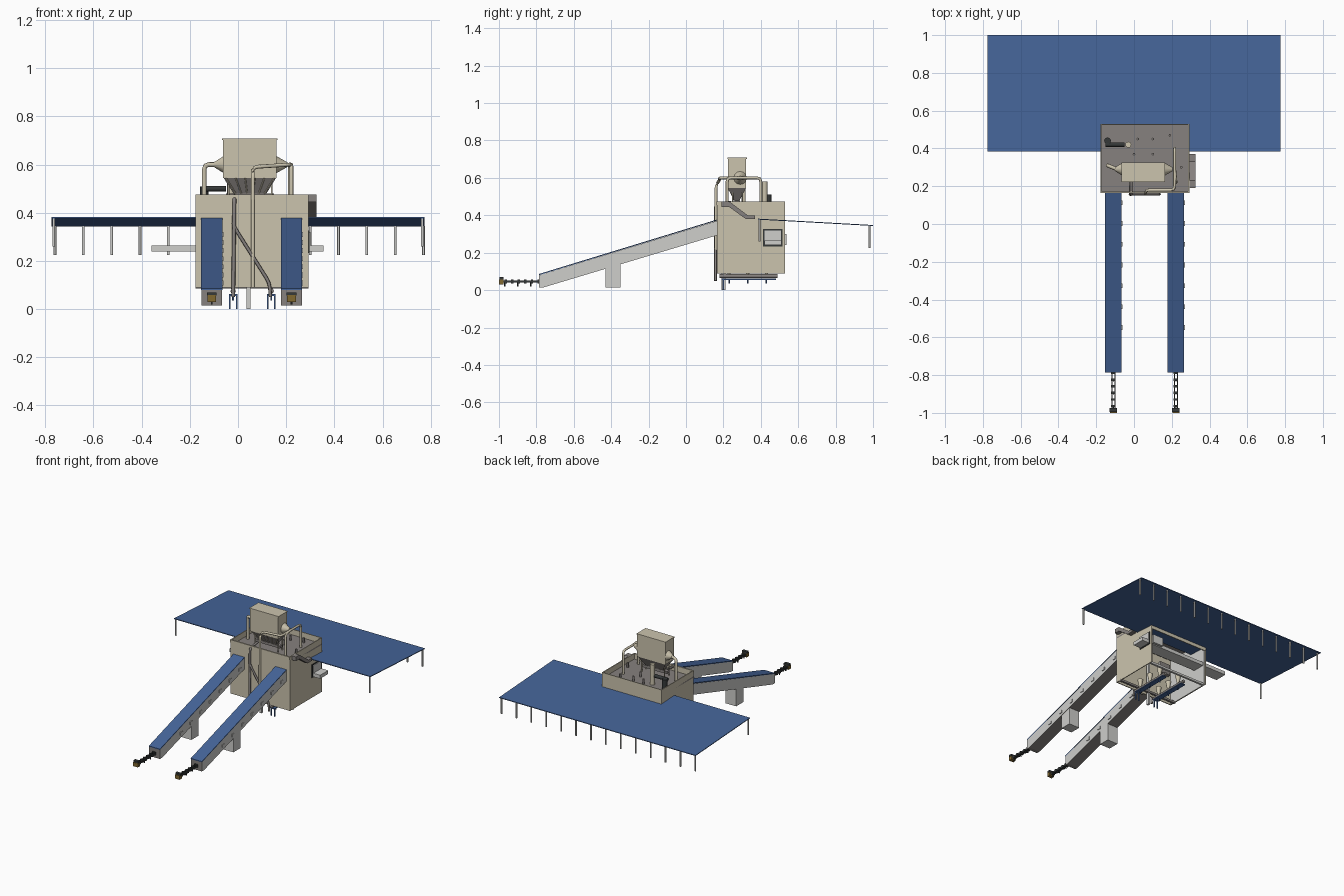
import bpy, bmesh
from mathutils import Vector

cube = bpy.data.objects.get("Cube")
if cube:
    bpy.data.objects.remove(cube, do_unlink=True)


def material(name, rgb):
    m = bpy.data.materials.new(name)
    m.use_nodes = True
    m.diffuse_color = (*rgb, 1)
    m.node_tree.nodes["Principled BSDF"].inputs["Base Color"].default_value = (*rgb, 1)
    return m


BEIGE = material("beige paint", (0.60, 0.55, 0.42))
BLUE = material("blue sheet", (0.06, 0.13, 0.32))
LIGHT = material("light grey steel", (0.62, 0.62, 0.60))
BROWN = material("warm grey steel", (0.24, 0.22, 0.21))
DARK = material("dark metal", (0.035, 0.04, 0.04))
GOLD = material("dull gold", (0.22, 0.14, 0.03))


def finish(name, bm, *mats):
    bmesh.ops.recalc_face_normals(bm, faces=bm.faces)
    me = bpy.data.meshes.new(name)
    bm.to_mesh(me)
    bm.free()
    ob = bpy.data.objects.new(name, me)
    bpy.context.collection.objects.link(ob)
    for m in mats:
        me.materials.append(m)
    return ob


def box(name, x, y, z, mat):
    """Box from (min, max) pairs."""
    bm = bmesh.new()
    bmesh.ops.create_cube(bm, size=1)
    for v in bm.verts:
        v.co = [(a + b) / 2 + c * (b - a) for (a, b), c in zip((x, y, z), v.co)]
    return finish(name, bm, mat)


def prism(name, profile, x0, x1, *mats):
    """Extrude a (y, z) profile along x."""
    bm = bmesh.new()
    face = bm.faces.new([bm.verts.new((x0, y, z)) for y, z in profile])
    res = bmesh.ops.extrude_face_region(bm, geom=[face])
    for v in res["geom"]:
        if isinstance(v, bmesh.types.BMVert):
            v.co.x = x1
    return finish(name, bm, *mats)


def loft(name, low, high, mat):
    """Frustum between two rectangles (x0, x1, y0, y1, z)."""
    bm = bmesh.new()
    rings = []
    for x0, x1, y0, y1, z in (low, high):
        rings.append([bm.verts.new(p) for p in
                      ((x0, y0, z), (x1, y0, z), (x1, y1, z), (x0, y1, z))])
    a, b = rings
    for i in range(4):
        j = (i + 1) % 4
        bm.faces.new((a[i], a[j], b[j], b[i]))
    bm.faces.new(a)
    bm.faces.new(b)
    return finish(name, bm, mat)


def rod(name, p, q, r, mat, r2=None, sides=12):
    """Cylinder or cone between two points."""
    p, q = Vector(p), Vector(q)
    bm = bmesh.new()
    bmesh.ops.create_cone(bm, cap_ends=True, segments=sides, radius1=r,
                          radius2=r if r2 is None else r2, depth=(q - p).length)
    rot = (q - p).to_track_quat("Z", "Y").to_matrix().to_4x4()
    bmesh.ops.transform(bm, matrix=rot, verts=bm.verts)
    bmesh.ops.translate(bm, vec=(p + q) / 2, verts=bm.verts)
    for f in bm.faces:
        f.smooth = len(f.verts) == 4
    ob = finish(name, bm, mat)
    for e in ob.data.edges:
        a, b = (ob.data.vertices[i].co for i in e.vertices)
        e.use_edge_sharp = abs((a - b).normalized().dot((q - p).normalized())) < 0.3
    return ob


def pipe(name, points, r, mat):
    """Pipe with rounded elbows."""
    cu = bpy.data.curves.new(name, "CURVE")
    cu.dimensions = "3D"
    cu.bevel_depth = r
    cu.bevel_resolution = 2
    cu.use_fill_caps = True
    pts = [Vector(p) for p in points]
    path = [pts[0]]
    for a, b, c in zip(pts, pts[1:], pts[2:]):
        s, e = b + (a - b).normalized() * 0.02, b + (c - b).normalized() * 0.02
        path += [s, (s + e + 2 * b) / 4, e]
    path.append(pts[-1])
    sp = cu.splines.new("POLY")
    sp.points.add(len(path) - 1)
    for sv, v in zip(sp.points, path):
        sv.co = (*v, 1)
    cu.materials.append(mat)
    ob = bpy.data.objects.new(name, cu)
    bpy.context.collection.objects.link(ob)


# Housing: open below, back wall only above the canopy, recessed deck
X, Y = (-0.177, 0.293), (0.167, 0.53)
T = 0.006
box("front_wall", X, (Y[0], Y[0] + T), (0.09, 0.475), BEIGE)
box("back_wall", X, (Y[1] - T, Y[1]), (0.345, 0.475), BEIGE)
box("right_wall", (X[0], X[0] + T), Y, (0.09, 0.475), BEIGE)
box("left_wall", (X[1] - T, X[1]), Y, (0.09, 0.475), BEIGE)
box("right_wall_lining", (X[0] + T, X[0] + T + 0.003), (0.175, 0.522), (0.09, 0.42), LIGHT)
box("deck", X, (Y[0] + 0.002, Y[1] - 0.002), (0.425, 0.435), BROWN)
box("front_rim", X, (Y[0] - 0.004, Y[0]), (0.455, 0.475), BEIGE)
prism("side_chute", [(0.19, 0.475), (0.23, 0.475), (0.33, 0.40), (0.37, 0.40),
                     (0.37, 0.38), (0.32, 0.38), (0.23, 0.445), (0.19, 0.445)],
      X[1], 0.325, BROWN)

# Cross conveyor through the side walls and its hatch
box("cross_conveyor", (-0.36, 0.355), (0.42, 0.51), (0.24, 0.265), LIGHT)
box("hatch_border", (X[1], X[1] + 0.004), (0.413, 0.515), (0.233, 0.327), DARK)
box("hatch", (X[1], X[1] + 0.008), (0.42, 0.508), (0.24, 0.32), LIGHT)
box("back_latch", (0.2, 0.28), (0.52, 0.537), (0.24, 0.3), LIGHT)

# Canopy and its posts
prism("canopy", [(0.385, 0.382), (1.0, 0.348), (1.0, 0.343), (0.385, 0.377)],
      -0.775, 0.775, BLUE)
posts = [(-0.76 + 0.1177 * i, 0.98, 0.225, 0.345) for i in range(14)]
posts += [(s * 0.765, 0.392, 0.26, 0.378) for s in (-1, 1)]
for i, (px, py, z0, z1) in enumerate(posts):
    rod(f"canopy_post_{i}", (px, py, z0), (px, py, z1), 0.0055, LIGHT)

# Inclined conveyors, each with blue cover, support leg and chain tail
for side, cx in (("right", -0.109), ("left", 0.222)):
    w = 0.043
    ob = prism(f"{side}_conveyor", [(-0.786, 0.015), (-0.76, 0.015), (0.19, 0.30),
                                    (0.19, 0.378), (-0.786, 0.08)],
               cx - w, cx + w, LIGHT, BROWN)
    for f in ob.data.polygons:
        f.material_index = int(abs(f.normal.x) < 0.5)
    prism(f"{side}_conveyor_cover", [(-0.787, 0.08), (0.168, 0.373), (0.168, 0.378),
                                     (-0.787, 0.086)], cx - w - 0.001, cx + w + 0.001, BLUE)
    prism(f"{side}_conveyor_leg", [(-0.43, 0.015), (-0.35, 0.015), (-0.35, 0.15),
                                   (-0.43, 0.13)], cx - w + 0.001, cx + w - 0.001, LIGHT)
    for i in range(7):
        y = 0.1 - 0.11 * i
        z = 0.31 + 0.305 * (y - 0.1)
        box(f"{side}_cover_clip_{i}", (cx + w, cx + w + 0.005), (y, y + 0.025),
            (z - 0.01, z + 0.01), LIGHT)
    for s in (-1, 1):
        box(f"{side}_chain_rail", (cx + s * 0.008 - 0.003, cx + s * 0.008 + 0.003),
            (-0.985, -0.78), (0.04, 0.052), DARK)
    for i in range(6):
        y = -0.97 + 0.035 * i
        box(f"{side}_chain_link_{i}", (cx - 0.012, cx + 0.012), (y, y + 0.012),
            (0.036, 0.057), DARK)
    for y in (-0.97, -0.9, -0.83):
        rod(f"{side}_chain_foot", (cx, y, 0.02), (cx, y, 0.045), 0.004, DARK, sides=8)
    box(f"{side}_chain_drive", (cx - 0.018, cx + 0.018), (-1.0, -0.976), (0.03, 0.058), GOLD)
    box(f"{side}_drive_cap", (cx - 0.02, cx + 0.02), (-0.996, -0.975), (0.056, 0.07), DARK)

# Hopper over the deck with tapered trough and stand
box("hopper", (-0.062, 0.16), (0.225, 0.322), (0.545, 0.708), BEIGE)
box("hopper_lid", (-0.066, 0.164), (0.222, 0.325), (0.702, 0.708), BEIGE)
loft("hopper_taper", (-0.015, 0.115, 0.262, 0.284, 0.475), (-0.06, 0.158, 0.227, 0.32, 0.545), BROWN)
for i in range(6):
    t = i / 5
    rod(f"taper_rib_{i}", (-0.01 + 0.12 * t, 0.26, 0.48), (-0.05 + 0.2 * t, 0.226, 0.545),
        0.003, BEIGE, sides=6)
box("hopper_trough", (-0.05, 0.15), (0.258, 0.288), (0.462, 0.48), BROWN)
for px in (-0.04, 0.14):
    for py in (0.25, 0.3):
        rod("hopper_stand", (px, py, 0.43), (px, py, 0.55), 0.004, BEIGE, sides=8)

# Air pipes with cones on the hopper ends
pipe("right_air_pipe", [(-0.09, 0.29, 0.60), (-0.14, 0.31, 0.60), (-0.14, 0.31, 0.43)], 0.010, BEIGE)
rod("right_air_cone", (-0.06, 0.29, 0.60), (-0.1, 0.29, 0.60), 0.035, BEIGE, 0.01)
pipe("left_air_pipe", [(0.215, 0.40, 0.43), (0.215, 0.40, 0.60), (0.215, 0.18, 0.60),
                       (0.062, 0.18, 0.59), (0.062, 0.16, 0.56), (0.062, 0.158, 0.09)], 0.008, BEIGE)
rod("left_air_cone", (0.16, 0.29, 0.60), (0.205, 0.29, 0.60), 0.035, BEIGE, 0.01)
pipe("left_drop_pipe", [(0.215, 0.29, 0.60), (0.222, 0.22, 0.60), (0.222, 0.22, 0.43)], 0.008, BEIGE)
pipe("front_pipe", [(-0.015, 0.24, 0.47), (-0.015, 0.157, 0.46), (-0.02, 0.157, 0.05)], 0.008, BROWN)
pipe("front_diagonal_pipe", [(-0.02, 0.158, 0.36), (-0.015, 0.158, 0.34),
                             (0.13, 0.158, 0.11), (0.135, 0.158, 0.05)], 0.007, BROWN)

# Blower and motor on the deck
rod("motor", (-0.14, 0.44, 0.435), (-0.14, 0.44, 0.51), 0.018, DARK)
rod("blower_shaft", (-0.15, 0.42, 0.50), (-0.05, 0.42, 0.50), 0.012, DARK)
rod("blower_outlet", (-0.03, 0.42, 0.43), (-0.03, 0.42, 0.58), 0.016, BEIGE)
for px, py in ((0.02, 0.45), (0.1, 0.45), (0.19, 0.47), (0.25, 0.3), (0.0, 0.37), (0.1, 0.37)):
    rod("deck_stub", (px, py, 0.43), (px, py, 0.47), 0.007, BROWN, sides=8)

# Screws and blue trays under the housing
for cx in (-0.02, 0.138):
    box("lower_tray", (cx - 0.018, cx + 0.018), (0.19, 0.48), (0.055, 0.062), BLUE)
    rod("lower_screw", (cx, 0.18, 0.075), (cx, 0.49, 0.075), 0.011, BROWN)
    for py in (0.23, 0.33, 0.43):
        rod("screw_inlet", (cx, py, 0.075), (cx, py, 0.14), 0.006, BEIGE, 0.02)
        rod("tray_foot", (cx, py, 0.035), (cx, py, 0.058), 0.004, BLUE, sides=8)
    for s in (-1, 1):
        box("tray_leg", (cx + s * 0.014 - 0.003, cx + s * 0.014 + 0.003),
            (0.195, 0.203), (0.0, 0.058), BLUE)
box("centre_post", (0.036, 0.052), (0.19, 0.21), (0.0, 0.425), LIGHT)
box("cross_beam", X, (0.2, 0.215), (0.085, 0.1), BROWN)
box("rear_beam", X, (0.5, 0.515), (0.09, 0.105), LIGHT)
